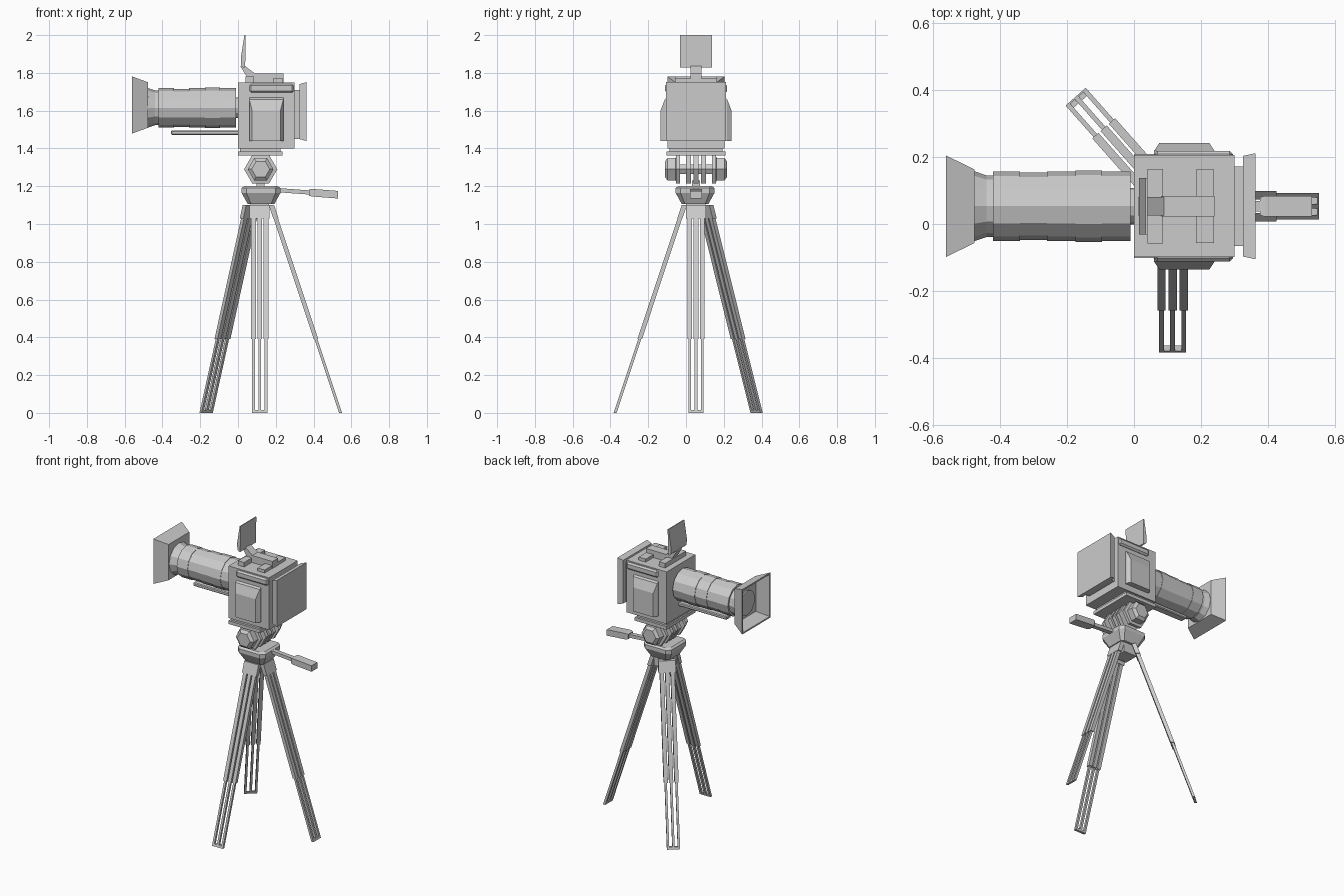
import bpy, bmesh, math
from mathutils import Vector, Matrix

if "Cube" in bpy.data.objects:
    bpy.data.objects.remove(bpy.data.objects["Cube"])

YC = 0.053                      # symmetry plane of the camera
HUB = Vector((0.115, YC, 0))    # tripod axis


def mesh_obj(name, verts, faces):
    bm = bmesh.new()
    vs = [bm.verts.new(v) for v in verts]
    for f in faces:
        bm.faces.new([vs[i] for i in f])
    bmesh.ops.recalc_face_normals(bm, faces=bm.faces)
    me = bpy.data.meshes.new(name)
    bm.to_mesh(me)
    bm.free()
    ob = bpy.data.objects.new(name, me)
    bpy.context.collection.objects.link(ob)
    return ob


def loft(name, rings, cap_end=True):
    """Skin a list of equal-length point rings, with capped ends."""
    n = len(rings[0])
    verts = [p for r in rings for p in r]
    faces = [(k * n + i, k * n + (i + 1) % n, (k + 1) * n + (i + 1) % n, (k + 1) * n + i)
             for k in range(len(rings) - 1) for i in range(n)]
    faces.append(tuple(range(n)))
    if cap_end:
        faces.append(tuple(range(len(verts) - n, len(verts))))
    return mesh_obj(name, verts, faces)


def box(name, x, y, z, bevel=0):
    ring = lambda h: [(x[0], y[0], h), (x[1], y[0], h), (x[1], y[1], h), (x[0], y[1], h)]
    ob = loft(name, [ring(z[0]), ring(z[1])])
    if bevel:
        m = ob.modifiers.new("bevel", 'BEVEL')
        m.width, m.segments = bevel, 1
    return ob


def mid(half):
    return (YC - half, YC + half)


def rect_x(x, hy, hz, zc):
    return [(x, YC + a * hy, zc + b * hz) for a, b in ((-1, -1), (1, -1), (1, 1), (-1, 1))]


def prism_y(name, profile, y):
    return loft(name, [[(a, k, b) for a, b in profile] for k in y])


def round_x(name, prof, zc, sides=12):
    return loft(name, [[(x, YC + r * math.cos(2 * math.pi * i / sides),
                         zc + r * math.sin(2 * math.pi * i / sides)) for i in range(sides)]
                       for x, r in prof])


def hex_y(name, prof, xc, zc):
    return loft(name, [[(xc + r * math.cos(math.pi * i / 3), y,
                         zc + r * math.sin(math.pi * i / 3)) for i in range(6)]
                       for y, r in prof])


# Camera body and the stepped plates under it
box("camera_body", (0, 0.3), mid(0.152), (1.40, 1.75))
box("base_plate_upper", (0.01, 0.225), mid(0.14), (1.38, 1.40))
box("base_plate_lower", (0, 0.235), mid(0.155), (1.362, 1.384))

# Side panels and strips, mirrored about the camera plane
for s, side in ((-1, "right"), (1, "left")):
    ys = lambda d: YC + s * d
    rows = [(0.06, 0.24, 0.15), (0.06, 0.24, 0.165), (0.075, 0.225, 0.188)]
    tops = [1.67, 1.66, 1.60]
    loft(side + "_side_panel", [[(a, ys(d), 1.44), (b, ys(d), 1.44), (b, ys(d), t), (a, ys(d), t)]
                                for (a, b, d), t in zip(rows, tops)])
    box(side + "_side_strip", (0.06, 0.295), sorted((ys(0.14), ys(0.165))), (1.695, 1.742), 0.01)

# Rear frame and flared back panel
box("rear_frame", (0.3, 0.33), mid(0.118), (1.45, 1.71))
loft("rear_panel", [rect_x(0.325, 0.15, 0.145, 1.595), rect_x(0.362, 0.158, 0.156, 1.595)])

# Lens barrel of stepped rings
ZL = 1.615
steps = [(0.0, -0.012, 0.055), (-0.01, -0.095, 0.104), (-0.095, -0.175, 0.107),
         (-0.175, -0.26, 0.104), (-0.26, -0.34, 0.101), (-0.34, -0.42, 0.104),
         (-0.42, -0.445, 0.092)]
for i, (a, b, r) in enumerate(steps):
    round_x(f"lens_ring_{i + 1}", [(a, r), (b, r)], ZL)
round_x("lens_front_flare", [(-0.44, 0.092), (-0.478, 0.105)], ZL)
round_x("front_glass", [(-0.475, 0.082), (-0.492, 0.082)], ZL)

# Open rectangular lens hood
loft("lens_hood", [rect_x(-0.476, 0.11, 0.12, 1.63), rect_x(-0.56, 0.151, 0.151, 1.63),
                   rect_x(-0.56, 0.141, 0.141, 1.63), rect_x(-0.484, 0.102, 0.112, 1.63)])

# Support bar under the lens
box("lens_support_bar", (-0.355, 0.02), mid(0.025), (1.472, 1.495), 0.005)

# Top rail, lugs and folding screen
box("top_cross_lug", (0.04, 0.086), mid(0.111), (1.745, 1.78))
prism_y("top_rail", [(0.08, 1.745), (0.24, 1.745), (0.24, 1.797), (0.08, 1.797)], mid(0.03))
box("rear_lug", (0.185, 0.238), mid(0.11), (1.745, 1.77))
prism_y("screen_arm", [(0.012, 1.835), (0.03, 1.842), (0.09, 1.797), (0.09, 1.765), (0.05, 1.775)],
        mid(0.028))
prism_y("screen", [(0.028, 1.828), (0.017, 1.838), (0.015, 1.88), (0.034, 2.0), (0.04, 2.0),
                   (0.038, 1.828)], mid(0.084))

# Hexagonal tilt drums and centre discs
for s, side in ((-1, "right"), (1, "left")):
    hex_y(side + "_tilt_drum", [(YC + s * d, r) for d, r in
                                ((0.085, 0.088), (0.105, 0.088), (0.108, 0.068), (0.15, 0.068),
                                 (0.165, 0.048))], 0.12, 1.29)
for i, k in enumerate((-0.04, 0, 0.04)):
    hex_y(f"tilt_disc_{i + 1}", [(YC + k - 0.013, 0.088), (YC + k + 0.013, 0.088)], 0.12, 1.29)
hex_y("tilt_axle", [(YC - 0.1, 0.03), (YC + 0.1, 0.03)], 0.12, 1.29)
box("head_neck", (0.098, 0.14), mid(0.02), (1.19, 1.23))


# Tripod head: squat tapered block
def sq(h, z):
    c = 0.25 * h
    return [(0.122 + x, YC - 0.005 + y, z) for x, y in
            ((-h + c, -h), (h - c, -h), (h, -h + c), (h, h - c), (h - c, h), (-h + c, h),
             (-h, h - c), (-h, -h + c))]


loft("tripod_head", [sq(0.07, 1.105), sq(0.103, 1.165), sq(0.103, 1.19), sq(0.09, 1.2)])
box("tripod_hub", (0.065, 0.165), mid(0.05), (1.04, 1.11))


# Pan handle, sloping slightly down
def sec(x, z, hy, hz):
    return rect_x(x, hy, hz, z)


loft("pan_handle_rod", [sec(0.2, 1.18, 0.015, 0.011), sec(0.39, 1.166, 0.015, 0.011)])
loft("pan_handle_grip", [sec(0.375, 1.166, 0.026, 0.016), sec(0.39, 1.166, 0.031, 0.02),
                         sec(0.53, 1.155, 0.031, 0.02)])

# Tripod legs: three upper bars, three thinner lower bars, hinge and foot
R_TOP, R_BOT, Z_TOP = 0.062, 0.428, 1.10


def leg_part(name, rot, w, hw, ht, z0, z1):
    """Bar running along the leg slope between two heights."""
    rings = []
    for z in (z0, z1):
        r = R_BOT + (R_TOP - R_BOT) * z / Z_TOP
        rings.append([HUB + rot @ Vector((r + a * ht, w + b * hw, z))
                      for a, b in ((-1, -1), (1, -1), (1, 1), (-1, 1))])
    loft(name, rings)


for leg, ang in (("front_leg", -90), ("side_leg", 0), ("rear_leg", 131.5)):
    rot = Matrix.Rotation(math.radians(ang), 3, 'Z')
    for i in (-1, 0, 1):
        leg_part(f"{leg}_upper_bar_{i + 2}", rot, i * 0.033, 0.0125, 0.012, 0.39, 1.05)
        leg_part(f"{leg}_lower_bar_{i + 2}", rot, i * 0.033, 0.007, 0.008, 0, 0.41)
    leg_part(leg + "_hinge", rot, 0, 0.053, 0.014, 1.03, Z_TOP)
    leg_part(leg + "_foot", rot, 0, 0.04, 0.008, 0, 0.014)
